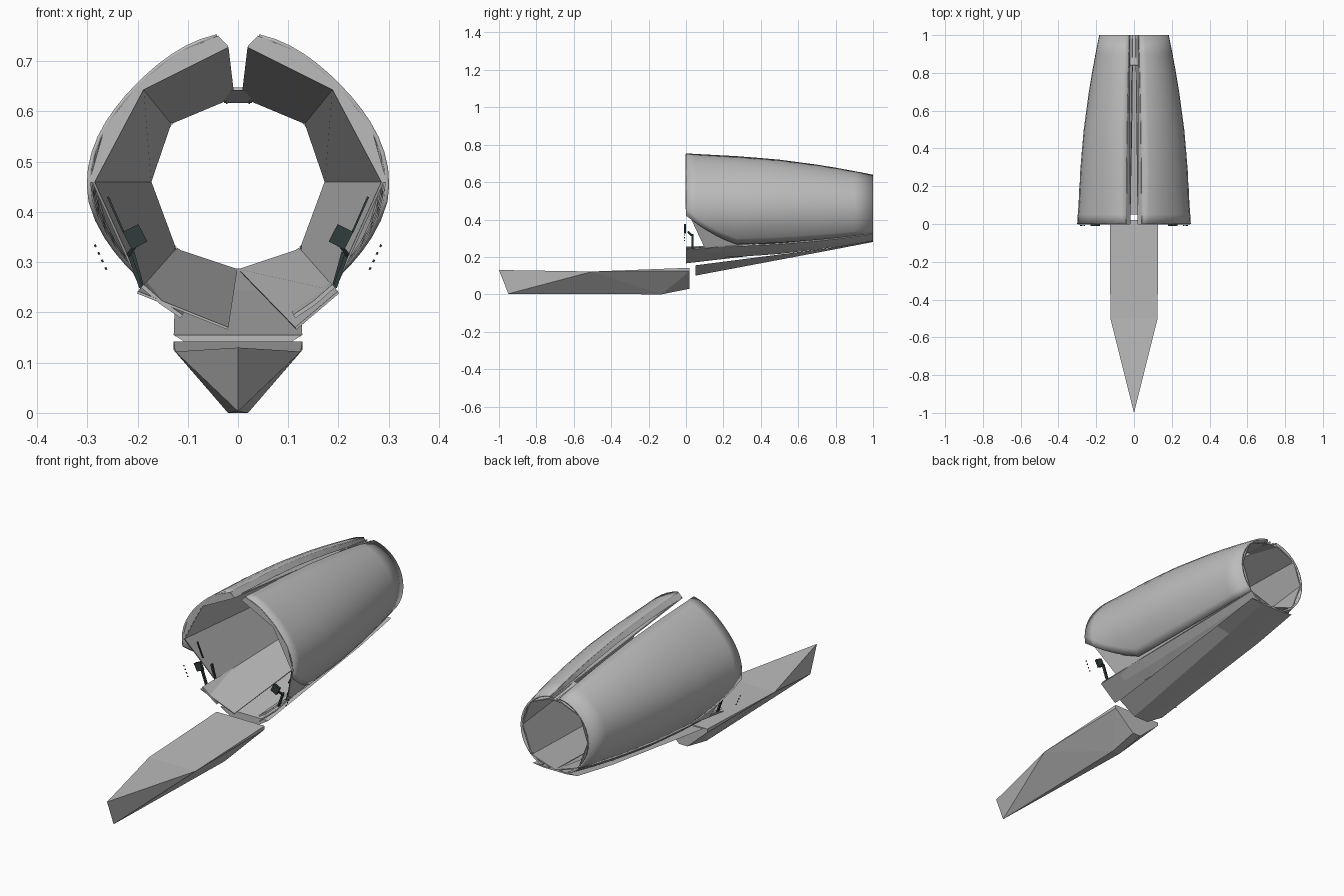
import bpy, bmesh, math
from mathutils import Vector

if "Cube" in bpy.data.objects:
    bpy.data.objects.remove(bpy.data.objects["Cube"], do_unlink=True)


def material(name, rgb):
    m = bpy.data.materials.new(name)
    m.use_nodes = True
    m.diffuse_color = (*rgb, 1)
    m.node_tree.nodes["Principled BSDF"].inputs["Base Color"].default_value = (*rgb, 1)
    return m


hull_grey = material("hull grey", (0.5, 0.5, 0.5))
console_dark = material("console dark green", (0.03, 0.045, 0.042))


def build(name, verts, faces, mat=hull_grey, thick=0, smooth=False):
    """Mesh object with consistent normals and optional inward thickness."""
    me = bpy.data.meshes.new(name)
    me.from_pydata([tuple(v) for v in verts], [], faces)
    bm = bmesh.new()
    bm.from_mesh(me)
    bmesh.ops.recalc_face_normals(bm, faces=bm.faces)
    bm.to_mesh(me)
    bm.free()
    ob = bpy.data.objects.new(name, me)
    bpy.context.collection.objects.link(ob)
    me.materials.append(mat)
    if thick:
        mod = ob.modifiers.new("thickness", "SOLIDIFY")
        mod.thickness = thick
        mod.offset = 0
    if smooth:
        bpy.ops.object.select_all(action="DESELECT")
        ob.select_set(True)
        bpy.context.view_layer.objects.active = ob
        bpy.ops.object.shade_smooth_by_angle(angle=math.radians(30))
    return ob


def loft(name, rings, closed=True, **kw):
    """Skin between equal-length rings, capped when closed."""
    n = len(rings[0])
    verts = [v for r in rings for v in r]
    faces = []
    for i in range(len(rings) - 1):
        for j in range(n if closed else n - 1):
            k = (j + 1) % n
            faces.append((i * n + j, i * n + k, (i + 1) * n + k, (i + 1) * n + j))
    if closed:
        faces += [tuple(range(n)), tuple(range((len(rings) - 1) * n, len(rings) * n))]
    return build(name, verts, faces, **kw)


def rod(name, a, b, w, d, mat=console_dark):
    """Rectangular bar from a to b, w across and d deep."""
    a, b = Vector(a), Vector(b)
    along = (b - a).normalized()
    side = along.cross(Vector((0, 1, 0))).normalized() * w / 2
    deep = along.cross(side).normalized() * d / 2
    corners = [side + deep, side - deep, -side - deep, -side + deep]
    return loft(name, [[p + c for c in corners] for p in (a, b)], mat=mat)


def lerp_table(table, y):
    for (y0, v0), (y1, v1) in zip(table, table[1:]):
        if y <= y1:
            return v0 + (v1 - v0) * (y - y0) / (y1 - y0)
    return table[-1][1]


# Hull radius along its length, and the lower edge angle with its side cut-out
RADIUS = [(0, .297), (.1, .291), (.3, .28), (.5, .262), (.7, .235), (.85, .21), (1, .18)]
EDGE = [(0, 97), (.1, 112), (.2, 126), (.27, 134), (1, 136)]
STATIONS = [0, .05, .1, .15, .2, .27, .4, .5, .6, .7, .8, .9, 1]
CENTRE = .457


def hull_point(side, angle, y):
    r, a = lerp_table(RADIUS, y), math.radians(angle)
    squash = 1 - .06 * math.sin(2 * a) ** 2 * (1 - y)
    return Vector((side * r * squash * math.sin(a), y, CENTRE + r * squash * math.cos(a)))


# Inner octagonal lining corners, front and rear
FRONT = [(.02, .73), (.19, .645), (.288, .46), (.2, .24), (.02, .168)]
REAR = [(.008, .63), (.135, .577), (.175, .46), (.125, .325), (.002, .284)]


def lining_point(side, i, t):
    f = FRONT[i]
    if i == 4 and side > 0:
        f = (.115, .168)
    x, z = (f[k] + (REAR[i][k] - f[k]) * t for k in (0, 1))
    return Vector((side * x, t, z))


for side, tag in ((1, "left"), (-1, "right")):
    # Outer shell half, open along the top slot
    rings = []
    for y in STATIONS:
        top, low = 8, lerp_table(EDGE, y)
        rings.append([hull_point(side, top + (low - top) * j / 14, y) for j in range(15)])
    loft(tag + "_hull_shell", rings, closed=False, thick=.008, smooth=True)

    # Lower hull strip under the shell edge
    rings = [[hull_point(side, a, y) for a in (137, 147, 157)] for y in STATIONS]
    loft(tag + "_lower_strip", rings, closed=False, thick=.008)

    # Lining panels; the lower side panel is cut back at the doorway
    for i, part in enumerate(("roof", "upper_side", "lower_side", "floor")):
        t = .1 if part == "lower_side" else 0
        quad = [lining_point(side, i, 0), lining_point(side, i + 1, t),
                lining_point(side, i + 1, 1), lining_point(side, i, 1)]
        build(f"{tag}_{part}_lining", quad, [(0, 1, 2, 3)], thick=.005)

    # Raised lip beside the top slot
    rings = []
    for y in STATIONS:
        p = hull_point(side, 8, y)
        inner = Vector((side * .022, y, p.z - .02))
        rings.append([p, inner])
    loft(tag + "_slot_lip", rings, closed=False, thick=.004)

    # Front frame closing the gap between shell and lining
    outer = [hull_point(side, a, 0) for a in (8, 25, 45, 67, 90)]
    inner = []
    for i in range(2):
        a, b = lining_point(side, i, 0), lining_point(side, i + 1, 0)
        inner += [a, (a + b) / 2]
    inner.append(lining_point(side, 2, 0))
    loft(tag + "_front_frame", [outer, inner], closed=False, thick=.003)

    # Control console: screen, bent arm, upright and wall rail
    s = side
    rod(tag + "_console_screen", (s * .196, -.005, .333), (s * .214, -.005, .368), .035, .012)
    rod(tag + "_console_arm", (s * .203, .01, .335), (s * .218, .03, .315), .008, .008)
    rod(tag + "_console_post", (s * .218, .035, .32), (s * .193, .035, .25), .008, .012)
    rod(tag + "_console_upright", (s * .21, .1, .32), (s * .192, .1, .255), .008, .01)
    rod(tag + "_wall_rail", (s * .228, .06, .36), (s * .259, .06, .43), .004, .006)
    for k in range(4):
        x, z = .285 - .007 * k, .335 - .015 * k
        rod(f"{tag}_marker_{k}", (s * x, -.008, z), (s * (x - .002), -.008, z - .005),
            .004, .004)

# Recessed bridge at the rear of the slot
build("rear_slot_bridge", [(-.028, .84, .645), (.028, .84, .645), (.028, 1, .62), (-.028, 1, .62)],
      [(0, 1, 2, 3)], thick=.006)

# Belly keel, a shallow truncated wedge rising to the rear
loft("belly_keel", [
    [(-w, y, top), (w, y, top), (b, y, low), (-b, y, low)]
    for y, w, b, top, low in ((.05, .128, .04, .155, .1), (.75, .125, .05, .245, .232),
                              (1, .12, .06, .287, .28))])

# Boarding ramp with pointed prow
ramp = [(0, -1, .13), (0, -.95, .003)]
for s in (1, -1):
    ramp += [(s * .125, -.5, .122), (s * .128, .02, .142), (s * .022, .02, .03),
             (s * .02, -.13, 0), (s * .128, .02, .125)]
build("boarding_ramp", ramp, [
    (0, 2, 7), (2, 3, 8, 7), (0, 1, 2), (0, 7, 1),
    (1, 5, 2), (1, 7, 10), (2, 5, 6), (2, 6, 3), (7, 11, 10), (7, 8, 11),
    (5, 4, 6), (10, 11, 9), (1, 10, 5), (5, 10, 9, 4),
    (3, 6, 4, 9, 11, 8)])
